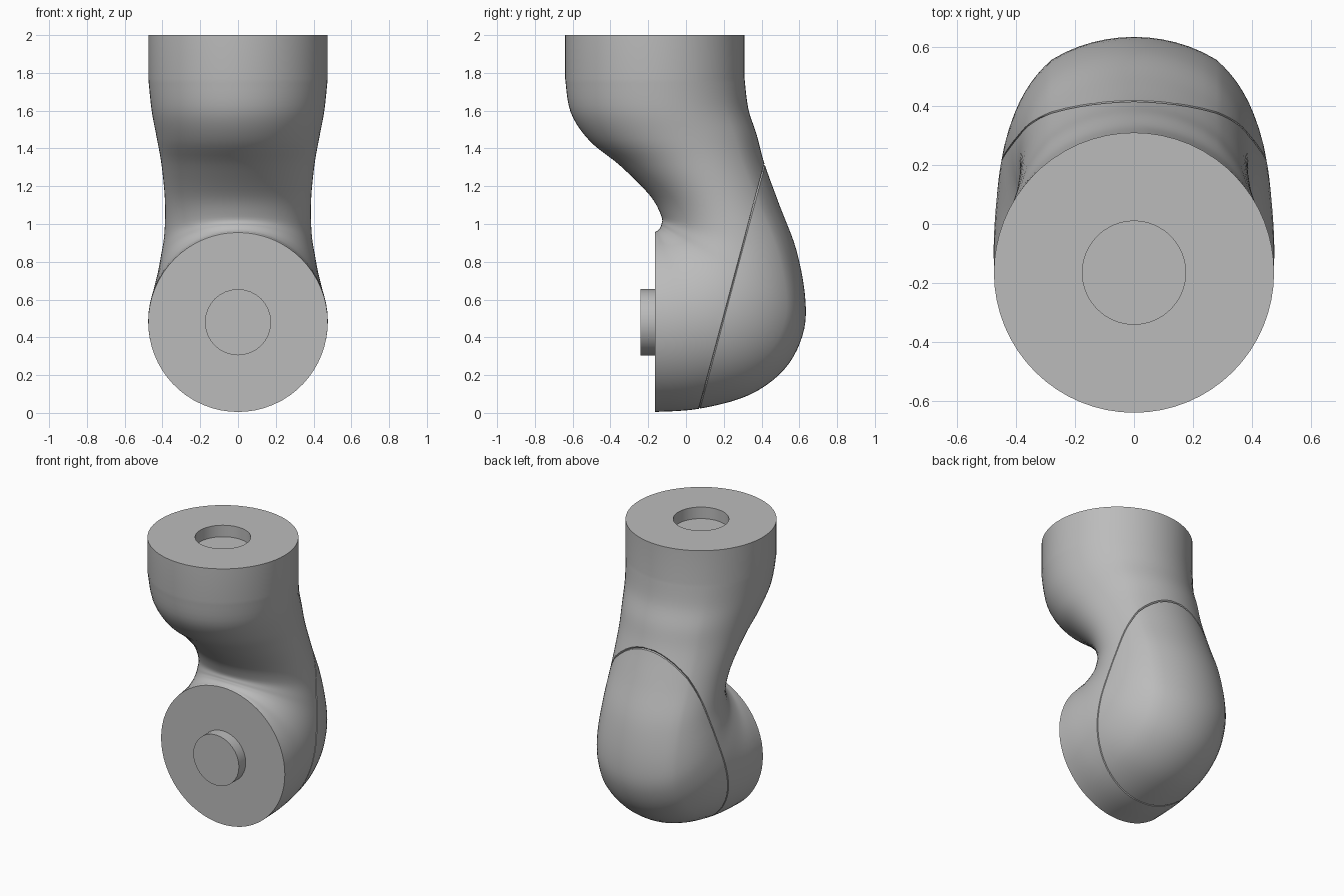
import bpy, bmesh
from math import sin, cos, pi, asin, sqrt, radians
from mathutils import Vector

cube = bpy.data.objects.get("Cube")
if cube:
    bpy.data.objects.remove(cube, do_unlink=True)

grey = bpy.data.materials.new("plain_grey")
grey.use_nodes = True
colour = (0.5, 0.5, 0.5, 1)
grey.diffuse_color = colour
grey.node_tree.nodes["Principled BSDF"].inputs["Base Color"].default_value = colour

R = 0.475        # radius of both joint flanges
STRIP = 0.28     # half width of the rounded strip down the back
HUB = 0.175      # radius of the socket and the stub
FRONT = -0.165   # plane of the front flange


def finish(bm, name):
    bmesh.ops.recalc_face_normals(bm, faces=bm.faces)
    mesh = bpy.data.meshes.new(name)
    bm.to_mesh(mesh)
    bm.free()
    mesh.materials.append(grey)
    obj = bpy.data.objects.new(name, mesh)
    bpy.context.collection.objects.link(obj)
    bpy.ops.object.select_all(action='DESELECT')
    obj.select_set(True)
    bpy.context.view_layer.objects.active = obj
    bpy.ops.object.shade_smooth_by_angle(angle=radians(32))
    return obj


def section(iy, iz, oy, oz, w):
    """Ring spanning an inner and an outer profile point, half width w."""
    inner, outer = Vector((0, iy, iz)), Vector((0, oy, oz))
    mid, d = (inner + outer) / 2, (outer - inner).normalized()
    h = (outer - inner).length / 2
    drop = R - sqrt(R * R - STRIP * STRIP)
    half = []
    for i in range(6):                       # back strip
        x = STRIP * i / 6
        half.append((x, h - R + sqrt(R * R - x * x)))
    start = asin(STRIP / w)
    for i in range(10):                      # flank
        x = w * sin(start + (pi / 2 - start) * i / 10)
        half.append((x, (h - drop) * sqrt((w * w - x * x) / (w * w - STRIP * STRIP))))
    for i in range(17):                      # inner side
        a = pi / 2 * i / 16
        half.append((w * cos(a), -h * sin(a)))
    outline = half + [(-x, u) for x, u in half[-2:0:-1]]
    return [mid + d * u + Vector((x, 0, 0)) for x, u in outline]


def spline(keys, steps):
    pts = [keys[0]] + keys + [keys[-1]]
    for a, b, c, d in zip(pts, pts[1:], pts[2:], pts[3:]):
        for s in range(steps):
            t = s / steps
            yield [0.5 * (2 * q + (r - p) * t + (2 * p - 5 * q + 4 * r - e) * t * t
                          + (3 * q - p - 3 * r + e) * t ** 3)
                   for p, q, r, e in zip(a, b, c, d)]
    yield keys[-1]


# Elbow body: inner y, inner z, outer y, outer z, half width
keys = [
    (-0.64, 1.77, 0.31, 1.77, R),
    (-0.61, 1.59, 0.33, 1.61, 0.457),
    (-0.51, 1.44, 0.375, 1.47, 0.43),
    (-0.35, 1.31, 0.415, 1.32, 0.405),
    (-0.19, 1.15, 0.495, 1.10, 0.387),
    (-0.13, 1.04, 0.585, 0.86, 0.39),
    (-0.13, 1.00, 0.632, 0.60, 0.412),
    (-0.135, 0.985, 0.617, 0.41, 0.43),
    (-0.14, 0.975, 0.52, 0.23, 0.45),
    (-0.15, 0.965, 0.335, 0.095, 0.465),
    (-0.16, 0.96, 0.07, 0.022, R),
    (FRONT, 0.955, FRONT, 0.005, R),
]
rings = [section(*k) for k in spline(keys, 5)]

# Collar and recessed socket on top
collar = section(-0.64, 2, 0.31, 2, R)
axis = Vector((0, FRONT, 2))
rim = [axis + (p - axis) * (HUB / R) for p in collar]
floor = [p - Vector((0, 0, 0.08)) for p in rim]
rings = [floor, rim, collar] + rings

bm = bmesh.new()
loops = [[bm.verts.new(p) for p in ring] for ring in rings]
for a, b in zip(loops, loops[1:]):
    n = len(a)
    for i in range(n):
        j = (i + 1) % n
        bm.faces.new((a[i], a[j], b[j], b[i]))
bm.faces.new(loops[0])
bm.faces.new(loops[-1])
bmesh.ops.recalc_face_normals(bm, faces=bm.faces)

# Fine seam groove around the back cover
normal = Vector((0, 1.31, -0.35)).normalized()
for offset in (-0.004, 0.004, 0):
    cut = bmesh.ops.bisect_plane(bm, geom=bm.verts[:] + bm.edges[:] + bm.faces[:], dist=1e-5,
                                 plane_co=Vector((0, 0.07, 0.02)) + normal * offset,
                                 plane_no=normal)
bm.normal_update()
for v in [g for g in cut["geom_cut"] if isinstance(g, bmesh.types.BMVert)]:
    v.co -= v.normal * 0.008
finish(bm, "elbow_body")

# Stub on the front flange
bm = bmesh.new()
bmesh.ops.create_cone(bm, cap_ends=True, segments=32, radius1=HUB, radius2=HUB, depth=0.085)
stub = finish(bm, "front_stub")
stub.rotation_euler.x = pi / 2
stub.location = (0, FRONT - 0.0325, 0.48)
